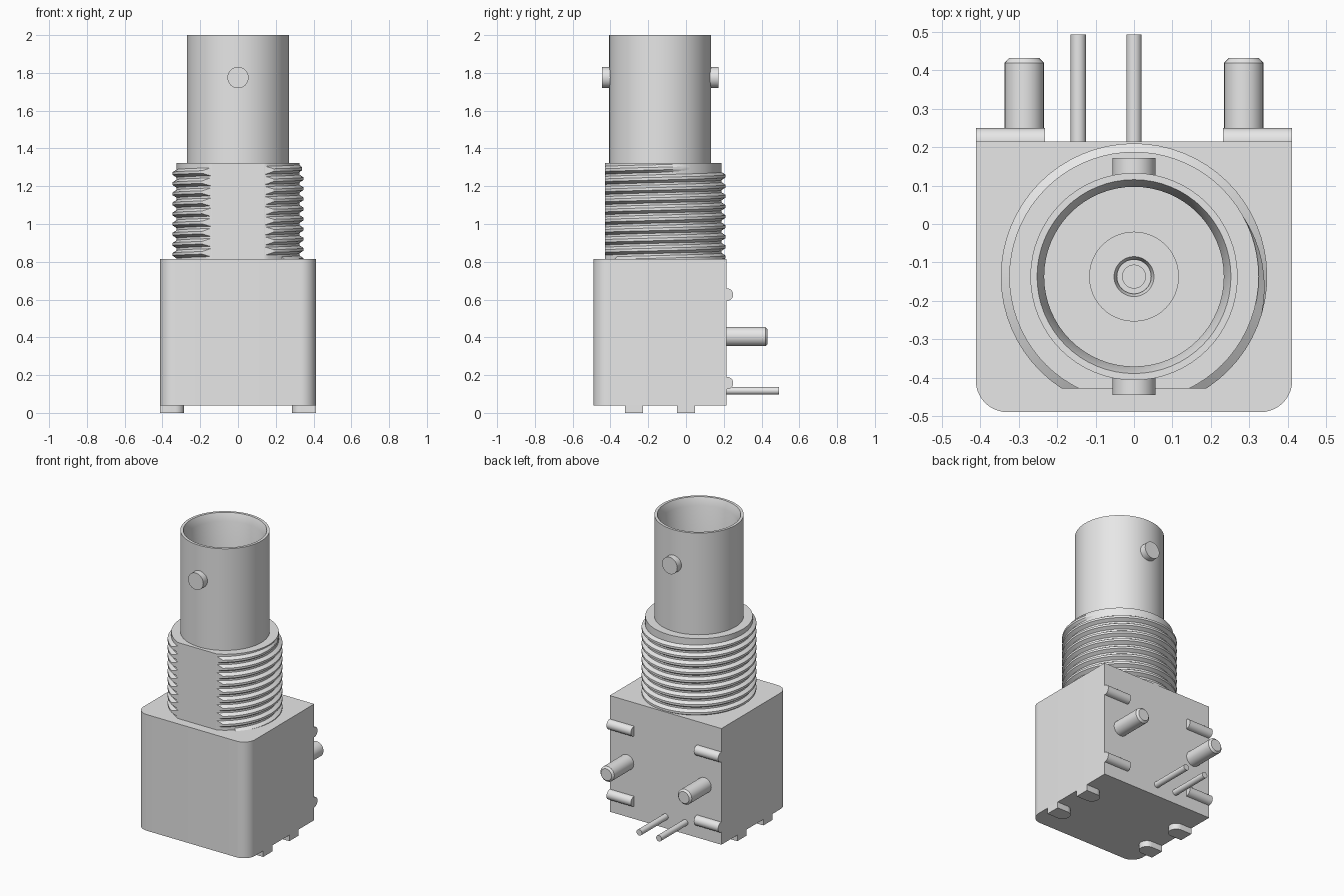
import bpy, bmesh, math
from mathutils import Matrix, Vector

cube = bpy.data.objects.get("Cube")
if cube:
    bpy.data.objects.remove(cube, do_unlink=True)

grey = bpy.data.materials.new("light_grey")
grey.use_nodes = True
grey.diffuse_color = (0.8, 0.8, 0.8, 1)
grey.node_tree.nodes["Principled BSDF"].inputs["Base Color"].default_value = (0.8, 0.8, 0.8, 1)

AXIS_Y = -0.137                                   # centre line of the socket
TO_Y = Matrix.Rotation(math.radians(-90), 4, 'X')  # turns +z into +y


def finish(bm, name, angle=30):
    """Turn a bmesh into a named, shaded object."""
    bmesh.ops.remove_doubles(bm, verts=bm.verts, dist=1e-5)
    bmesh.ops.recalc_face_normals(bm, faces=bm.faces)
    mesh = bpy.data.meshes.new(name)
    bm.to_mesh(mesh)
    bm.free()
    obj = bpy.data.objects.new(name, mesh)
    bpy.context.collection.objects.link(obj)
    mesh.materials.append(grey)
    bpy.ops.object.select_all(action='DESELECT')
    obj.select_set(True)
    bpy.context.view_layer.objects.active = obj
    bpy.ops.object.shade_smooth_by_angle(angle=math.radians(angle))
    return obj


def lathe_mesh(profile, segs):
    """Revolve (radius, height) points around z."""
    bm = bmesh.new()
    verts = [bm.verts.new((r, 0, h)) for r, h in profile]
    edges = [bm.edges.new(p) for p in zip(verts, verts[1:])]
    bmesh.ops.spin(bm, geom=verts + edges, cent=(0, 0, 0), axis=(0, 0, 1),
                   angle=2 * math.pi, steps=segs, use_merge=True)
    return bm


def lathe(name, profile, loc, rot=None, segs=64):
    bm = lathe_mesh(profile, segs)
    bm.transform(Matrix.Translation(loc) @ (rot or Matrix()))
    return finish(bm, name)


def rod(name, r, length, loc, chamfer=0.0, segs=24):
    """Rod along +y with an optional chamfered tip."""
    tip = [(r, length - chamfer), (r - chamfer, length)] if chamfer else [(r, length)]
    return lathe(name, [(0, 0), (r, 0)] + tip + [(0, length)], loc, TO_Y, segs)


def prism(name, points, offset):
    """Extrude a flat polygon of 3D points by an offset."""
    bm = bmesh.new()
    face = bm.faces.new([bm.verts.new(p) for p in points])
    new = bmesh.ops.extrude_face_region(bm, geom=[face], use_keep_orig=True)["geom"]
    bmesh.ops.translate(bm, vec=Vector(offset),
                        verts=[v for v in new if isinstance(v, bmesh.types.BMVert)])
    return finish(bm, name)


def cut_flat(bm):
    """Slice off the front of the threaded section."""
    cut = bmesh.ops.bisect_plane(bm, geom=bm.verts[:] + bm.edges[:] + bm.faces[:],
                                 plane_co=(0, -0.428, 0), plane_no=(0, -1, 0),
                                 clear_outer=True)["geom_cut"]
    bmesh.ops.holes_fill(bm, edges=[e for e in cut if isinstance(e, bmesh.types.BMEdge)], sides=0)


# Housing block with rounded front corners
bm = bmesh.new()
bmesh.ops.create_cube(bm, size=1, matrix=Matrix.Translation((0, -0.1375, 0.4275))
                      @ Matrix.Diagonal((0.824, 0.705, 0.775, 1)))
corners = [e for e in bm.edges if all(v.co.y < -0.4 for v in e.verts)
           and abs(e.verts[0].co.x - e.verts[1].co.x) < 0.01]
bmesh.ops.bevel(bm, geom=corners, offset=0.082, segments=10, profile=0.5, affect='EDGES')
finish(bm, "housing")

# Threaded collar core with a front flat
Z0, Z1, R_IN, R_OUT, PITCH = 0.815, 1.322, 0.325, 0.347, 0.0535
bm = lathe_mesh([(0, Z0 - 0.02), (R_IN, Z0 - 0.02), (R_IN, Z1), (0, Z1)], 72)
bm.transform(Matrix.Translation((0, AXIS_Y, 0)))
cut_flat(bm)
finish(bm, "collar_core")

# Helical thread ridge, fading out at the top
bm = bmesh.new()
STEPS, HALF = 64, 0.023
start, end = Z0 - 0.01, Z1 - HALF - 0.001
count = int((end - start) / PITCH * STEPS)
prev = None
for i in range(count + 1):
    a = 2 * math.pi * (i - count) / STEPS + 0.5
    z = end - (count - i) * PITCH / STEPS
    fade = min(1, (count - i) / 8)
    crest = R_IN + (R_OUT - R_IN) * fade
    ring = [bm.verts.new((r * math.cos(a), AXIS_Y + r * math.sin(a), z + dz))
            for r, dz in ((R_IN - 0.003, -HALF), (crest, -0.007),
                          (crest, 0.007), (R_IN - 0.003, HALF))]
    if prev:
        for k in range(4):
            bm.faces.new((prev[k], prev[(k + 1) % 4], ring[(k + 1) % 4], ring[k]))
    else:
        bm.faces.new(ring)
    prev = ring
bm.faces.new(prev)
cut_flat(bm)
finish(bm, "collar_thread", 20)

# Socket barrel with chamfered bore
lathe("barrel", [(0, 0.82), (0.27, 0.82), (0.27, 2), (0.2525, 2), (0.234, 1.95),
                 (0.234, 1.35), (0, 1.35)], (0, AXIS_Y, 0))

# Insulator and hollow centre contact inside the bore
lathe("insulator", [(0, 1.34), (0.117, 1.34), (0.117, 1.62), (0.052, 1.62),
                    (0.045, 1.60), (0, 1.60)], (0, AXIS_Y, 0), segs=48)
lathe("centre_contact", [(0, 1.59), (0.045, 1.59), (0.045, 1.61), (0.03, 1.61),
                         (0.03, 1.602), (0, 1.602)], (0, AXIS_Y, 0), segs=32)

# Bayonet lugs on the front and back of the barrel
rod("front_lug", 0.056, 0.06, (0, -0.446, 1.775), segs=32)
rod("back_lug", 0.056, 0.06, (0, 0.112, 1.775), segs=32)

# Solder pins
for name, x in (("right_pin", -0.145), ("centre_pin", 0)):
    rod(name, 0.02, 0.293, (x, 0.2, 0.117))

arc = [math.pi * k / 12 for k in range(13)]
for side, s in (("left", 1), ("right", -1)):
    # Mounting pegs
    rod(side + "_peg", 0.051, 0.232, (s * 0.286, 0.2, 0.404), 0.012, 32)
    # Rounded standoff ribs on the back
    for level, z in (("upper", 0.626), ("lower", 0.158)):
        pts = [(s * 0.412, 0.217 + 0.033 * math.sin(t), z + 0.033 * math.cos(t)) for t in arc]
        pts = [(s * 0.412, 0.205, z + 0.033)] + pts + [(s * 0.412, 0.205, z - 0.033)]
        prism(f"{side}_{level}_rib", pts, (-s * 0.18, 0, 0))
    # Feet with rounded inner ends
    for place, y in (("front", -0.275), ("back", 0.0)):
        pts = [(s * (0.333 - 0.048 * math.sin(t)), y + 0.048 * math.cos(t), 0) for t in arc]
        pts = [(s * 0.412, y + 0.048, 0)] + pts + [(s * 0.412, y - 0.048, 0)]
        prism(f"{side}_{place}_foot", pts, (0, 0, 0.045))
